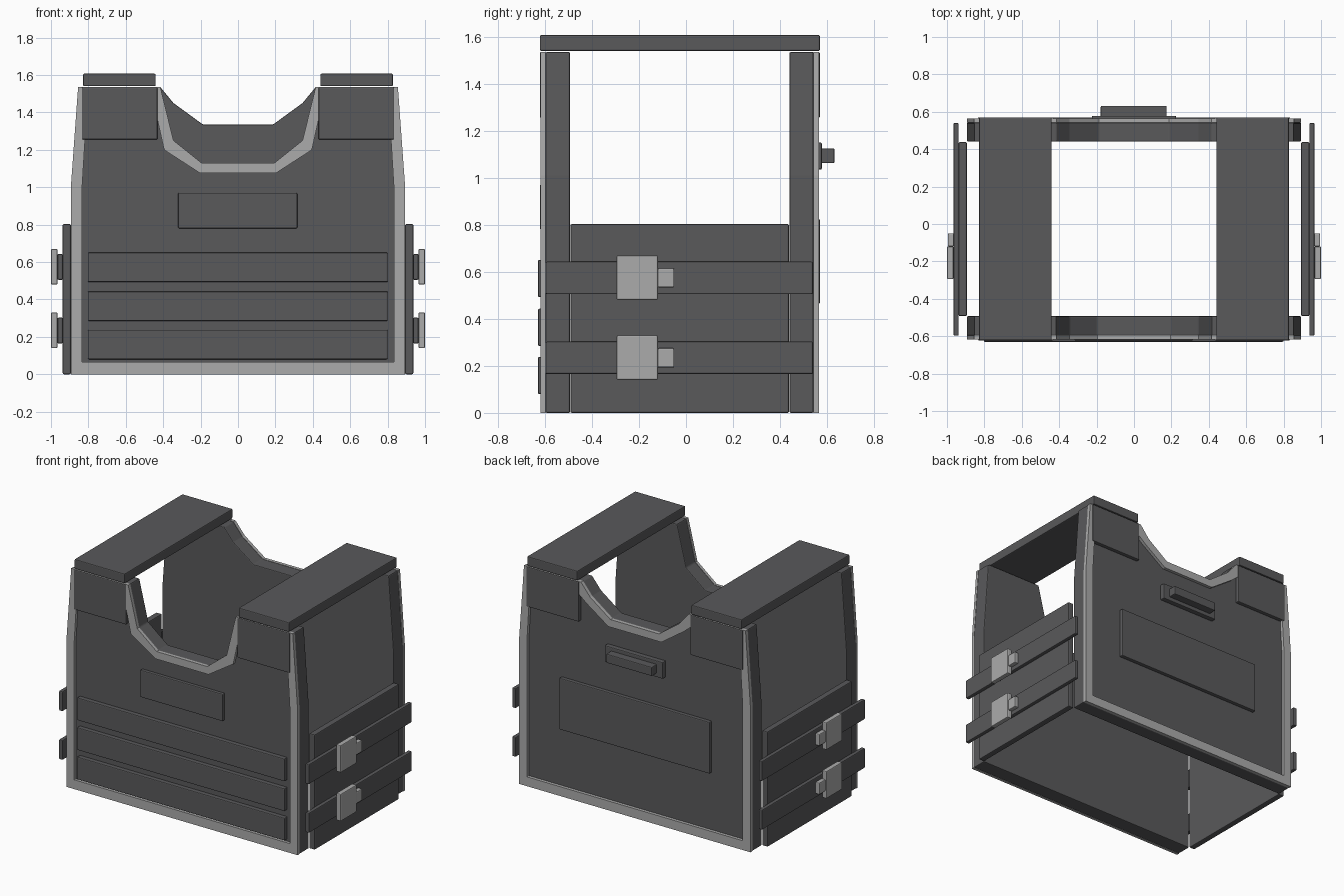
import bpy, bmesh

if "Cube" in bpy.data.objects:
    bpy.data.objects.remove(bpy.data.objects["Cube"])

def material(name, rgb):
    m = bpy.data.materials.new(name)
    m.diffuse_color = (*rgb, 1)
    m.use_nodes = True
    m.node_tree.nodes["Principled BSDF"].inputs["Base Color"].default_value = m.diffuse_color
    return m

DARK = material("charcoal fabric", (0.1, 0.1, 0.104))
LIGHT = material("light grey trim", (0.41, 0.41, 0.41))

def finish(name, bm, mat, bevel):
    bmesh.ops.recalc_face_normals(bm, faces=bm.faces)
    me = bpy.data.meshes.new(name)
    bm.to_mesh(me)
    bm.free()
    me.materials.append(mat)
    ob = bpy.data.objects.new(name, me)
    bpy.context.collection.objects.link(ob)
    if bevel:
        b = ob.modifiers.new("soft edge", 'BEVEL')
        b.width, b.segments, b.limit_method = bevel, 2, 'ANGLE'
    return ob

def box(name, x, y, z, mat=DARK, bevel=0.006):
    bm = bmesh.new()
    bmesh.ops.create_cube(bm, size=1)
    for v in bm.verts:
        for i, (a, b) in enumerate((x, y, z)):
            v.co[i] = (a + b) / 2 + v.co[i] * (b - a)
    return finish(name, bm, mat, bevel)

def mirrored_box(name, x, y, z, mat=DARK, bevel=0.006):
    box(name + "_right", x, y, z, mat, bevel)
    box(name + "_left", (-x[1], -x[0]), y, z, mat, bevel)

def loop(half):
    """Full outline from its right half, bottom to neck."""
    return half + [(-x, z) for x, z in reversed(half)]

def extrude(bm, faces, depth):
    ext = bmesh.ops.extrude_face_region(bm, geom=faces)
    verts = [g for g in ext["geom"] if isinstance(g, bmesh.types.BMVert)]
    bmesh.ops.translate(bm, vec=(0, depth, 0), verts=verts)

def panel(name, outline, y0, y1):
    # quads between mirrored points, so the concave neck stays clean
    bm = bmesh.new()
    face = bm.faces.new([bm.verts.new((x, y0, z)) for x, z in outline])
    extrude(bm, [face], y1 - y0)
    finish(name, bm, DARK, 0.006)

def ring(name, outer, inner, y0, y1):
    bm = bmesh.new()
    a = [bm.verts.new((x, y0, z)) for x, z in outer]
    b = [bm.verts.new((x, y0, z)) for x, z in inner]
    n = len(a)
    faces = [bm.faces.new((a[i], a[(i + 1) % n], b[(i + 1) % n], b[i])) for i in range(n)]
    extrude(bm, faces, y1 - y0)
    finish(name, bm, LIGHT, 0)

# Front and back panels with their edge trim
side_out = [(0.893, 0), (0.893, 1.01), (0.855, 1.535)]
side_in = [(0.833, 0.065), (0.833, 1.01), (0.805, 1.47)]
front_out = loop(side_out + [(0.415, 1.535), (0.345, 1.25), (0.195, 1.13)])
front_in = loop(side_in + [(0.455, 1.47), (0.395, 1.2), (0.205, 1.077)])
back_out = loop(side_out + [(0.415, 1.535), (0.345, 1.45), (0.187, 1.335)])
back_in = loop(side_in + [(0.46, 1.47), (0.375, 1.4), (0.205, 1.282)])
panel("front_panel", front_out, -0.598, -0.493)
panel("back_panel", back_out, 0.44, 0.543)
ring("front_trim", front_out, front_in, -0.618, -0.597)
ring("back_trim", back_out, back_in, 0.542, 0.565)

# Shoulder straps and the patches below them
mirrored_box("shoulder_strap", (0.44, 0.828), (-0.622, 0.57), (1.54, 1.607))
mirrored_box("front_shoulder_patch", (0.43, 0.835), (-0.622, -0.595), (1.255, 1.535))
mirrored_box("back_shoulder_patch", (0.43, 0.835), (0.54, 0.57), (1.255, 1.535))

# Front webbing rows and chest patch
for i, z in enumerate((0.08, 0.285, 0.493)):
    box(f"webbing_row_{i + 1}", (-0.803, 0.8), (-0.63, -0.595), (z, z + 0.158))
box("chest_patch", (-0.32, 0.317), (-0.622, -0.595), (0.78, 0.97))

# Back patch and carry handle
box("back_patch", (-0.58, 0.58), (0.54, 0.57), (0.465, 0.825))
box("handle_plate", (-0.225, 0.225), (0.54, 0.578), (1.035, 1.15))
box("handle_bar", (-0.178, 0.175), (0.57, 0.632), (1.062, 1.125))

# Side panels with belts and buckles
mirrored_box("side_panel", (0.894, 0.937), (-0.492, 0.438), (0, 0.803))
for name, z in (("lower", 0.165), ("upper", 0.505)):
    mirrored_box(name + "_belt", (0.937, 0.965), (-0.597, 0.54), (z, z + 0.138))
    mirrored_box(name + "_buckle", (0.965, 1.0), (-0.295, -0.12), (z - 0.025, z + 0.165), LIGHT)
    mirrored_box(name + "_buckle_clip", (0.963, 0.995), (-0.12, -0.05), (z + 0.028, z + 0.11), LIGHT)
